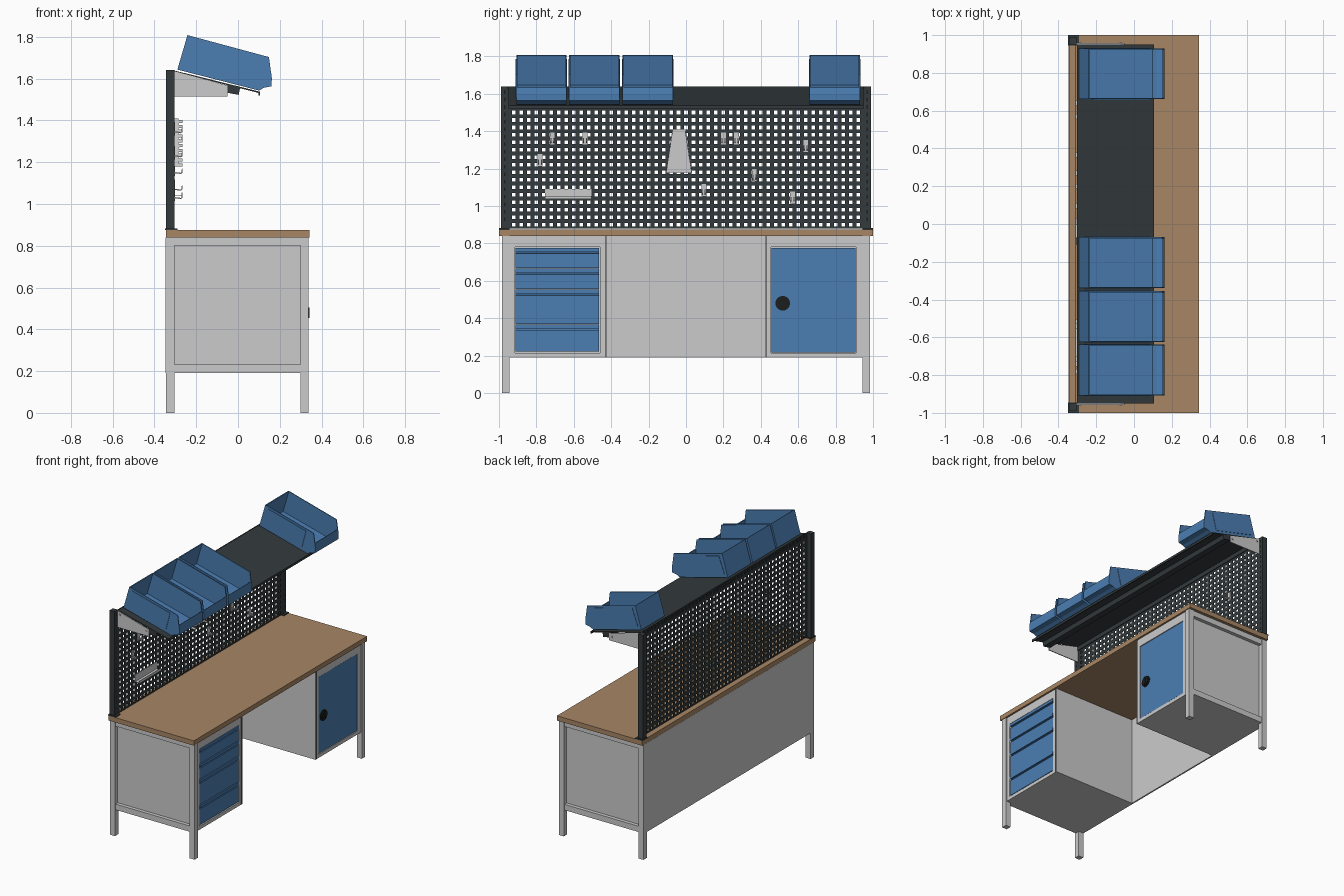
import bpy, bmesh, math
from mathutils import Matrix


def mat(name, rgb):
    m = bpy.data.materials.new(name)
    m.diffuse_color = (*rgb, 1)
    return m


WOOD = mat("wood", (0.39, 0.24, 0.13))
BLUE = mat("blue", (0.07, 0.21, 0.45))
DARK = mat("dark_steel", (0.033, 0.042, 0.045))
BLACK = mat("black", (0.012, 0.013, 0.013))


def prism(bm, pts, a, b, axis='y'):
    """Extrude a profile from a to b; axis y takes (x, z), axis x takes (y, z)."""
    def at(p, t):
        return (p[0], t, p[1]) if axis == 'y' else (t, p[0], p[1])
    lo = [bm.verts.new(at(p, a)) for p in pts]
    hi = [bm.verts.new(at(p, b)) for p in pts]
    bm.faces.new(lo)
    bm.faces.new(hi[::-1])
    n = len(pts)
    for i in range(n):
        j = (i + 1) % n
        bm.faces.new((lo[i], hi[i], hi[j], lo[j]))


def cube(bm, x0, x1, y0, y1, z0, z1):
    prism(bm, [(x0, z0), (x1, z0), (x1, z1), (x0, z1)], y0, y1)


def finish(bm, name, material=None):
    bmesh.ops.recalc_face_normals(bm, faces=bm.faces)
    me = bpy.data.meshes.new(name)
    bm.to_mesh(me)
    bm.free()
    if material:
        me.materials.append(material)
    ob = bpy.data.objects.new(name, me)
    bpy.context.collection.objects.link(ob)
    return ob


def box(name, x0, x1, y0, y1, z0, z1, material=None):
    bm = bmesh.new()
    cube(bm, x0, x1, y0, y1, z0, z1)
    return finish(bm, name, material)


# Worktop and back panel
box("worktop", -0.345, 0.343, -1, 1, 0.84, 0.875, WOOD)
box("back_panel", -0.346, -0.335, -0.984, 0.984, 0.19, 0.84)

# Legs, end rails, posts and shelf brackets on both ends
for s, side in ((-1, "left"), (1, "right")):
    ya, yb = sorted((s * 0.945, s * 0.984))
    box(side + "_back_leg", -0.345, -0.305, ya, yb, 0, 0.84)
    box(side + "_front_leg", 0.298, 0.338, ya, yb, 0, 0.84)
    ra, rb = sorted((s * 0.945, s * 0.978))
    box(side + "_top_rail", -0.305, 0.298, ra, rb, 0.80, 0.84)
    box(side + "_bottom_rail", -0.305, 0.298, ra, rb, 0.19, 0.232)

    bm = bmesh.new()
    cube(bm, -0.345, -0.305, *sorted((s * 0.95, s * 0.988)), 0.875, 1.64)
    cube(bm, -0.35, -0.29, *sorted((s * 0.944, s * 1.0)), 0.875, 0.882)
    finish(bm, side + "_post", DARK)
    bm = bmesh.new()
    for k in range(18):
        z = 0.92 + k * 0.04
        cube(bm, -0.306, -0.3045, s * 0.969 - 0.005, s * 0.969 + 0.005, z, z + 0.02)
    finish(bm, side + "_post_slots", BLACK)

    bm = bmesh.new()
    prism(bm, [(-0.305, 1.635), (-0.05, 1.567), (-0.05, 1.515), (-0.305, 1.515)],
          *sorted((s * 0.951, s * 0.957)))
    for x, z in ((-0.285, 1.61), (-0.07, 1.545)):
        cube(bm, x - 0.006, x + 0.006, *sorted((s * 0.957, s * 0.961)), z - 0.006, z + 0.006)
    finish(bm, side + "_shelf_bracket")

# Perforated board: grid lines alternate between web and square hole
bm = bmesh.new()
hole = 0.0095
ys = [-0.95] + [v for k in range(47) for v in (-0.92 + k * 0.04 - hole, -0.92 + k * 0.04 + hole)] + [0.95]
zs = [0.88] + [v for k in range(19) for v in (0.9 + k * 0.04 - hole, 0.9 + k * 0.04 + hole)] + [1.638]
grid = [[bm.verts.new((-0.309, y, z)) for z in zs] for y in ys]
for i in range(len(ys) - 1):
    for j in range(len(zs) - 1):
        if not (i % 2 and j % 2):
            bm.faces.new((grid[i][j], grid[i + 1][j], grid[i + 1][j + 1], grid[i][j + 1]))
board = finish(bm, "perforated_board", DARK)
mod = board.modifiers.new("thickness", 'SOLIDIFY')
mod.thickness = 0.004
mod.offset = 0

# Sloping shelf with folded front edge and a stiffening bar underneath
bm = bmesh.new()
prism(bm, [(-0.303, 1.638), (0.105, 1.537), (0.105, 1.52), (0.099, 1.52), (0.099, 1.531),
           (-0.297, 1.631), (-0.297, 1.6), (-0.303, 1.6)], -0.95, 0.95)
prism(bm, [(-0.055, 1.573), (0.01, 1.556), (0.003, 1.522), (-0.055, 1.533)], -0.95, 0.95)
finish(bm, "sloping_shelf", DARK)

# Storage bins: open liner profile plus two side walls with raised fields
bm = bmesh.new()
w = 0.1345
prism(bm, [(-0.29, 1.643), (0.10, 1.543), (0.125, 1.556), (0.16, 1.563), (0.162, 1.60), (0.158, 1.634),
           (0.152, 1.632), (0.154, 1.60), (0.153, 1.569), (0.12, 1.563), (0.098, 1.55), (-0.282, 1.648),
           (-0.236, 1.806), (-0.242, 1.808)], -w, w)
side_profile = [(-0.29, 1.643), (0.10, 1.543), (0.125, 1.556), (0.16, 1.563),
                (0.162, 1.60), (0.148, 1.703), (-0.242, 1.808)]
field = [(-0.264, 1.66), (0.055, 1.577), (0.088, 1.705), (-0.218, 1.785)]
for s in (-1, 1):
    prism(bm, side_profile, s * w, s * (w - 0.006))
    prism(bm, field, s * (w - 0.001), s * (w + 0.003))
first = finish(bm, "storage_bin_1", BLUE)
first.location.y = -0.773
for n, y in enumerate((-0.490, -0.204, 0.795), 2):
    ob = bpy.data.objects.new("storage_bin_%d" % n, first.data)
    ob.location.y = y
    bpy.context.collection.objects.link(ob)

# Cabinets: carcass, front frame
for name, y0, y1, f0, f1 in (("drawer_cabinet", -0.952, -0.422, -0.913, -0.463),
                             ("door_cabinet", 0.422, 0.952, 0.457, 0.908)):
    bm = bmesh.new()
    cube(bm, -0.335, 0.305, y0, y1, 0.19, 0.84)
    cube(bm, 0.305, 0.33, y0, f0 - 0.002, 0.19, 0.84)
    cube(bm, 0.305, 0.33, f1 + 0.002, y1, 0.19, 0.84)
    cube(bm, 0.305, 0.33, f0 - 0.002, f1 + 0.002, 0.78, 0.84)
    cube(bm, 0.305, 0.33, f0 - 0.002, f1 + 0.002, 0.19, 0.215)
    finish(bm, name)
    inner = y1 - 0.012 if y0 < 0 else y0 + 0.008
    box(name + "_seam", 0.32, 0.331, inner, inner + 0.004, 0.19, 0.84, BLACK)

# Drawer fronts with a grip groove under the top edge
levels = (0.776, 0.665, 0.553, 0.366, 0.218)
for n in range(4):
    t, b = levels[n], levels[n + 1] + 0.003
    bm = bmesh.new()
    prism(bm, [(0.303, b), (0.327, b), (0.327, t - 0.03), (0.314, t - 0.028), (0.314, t - 0.016),
               (0.326, t - 0.014), (0.332, t - 0.02), (0.332, t), (0.303, t)], -0.912, -0.464)
    finish(bm, "drawer_front_%d" % (n + 1), BLUE)

# Door with round lock knob
box("cabinet_door", 0.303, 0.327, 0.458, 0.907, 0.218, 0.777, BLUE)
bm = bmesh.new()
for r, x, d in ((0.039, 0.329, 0.008), (0.03, 0.333, 0.01)):
    m = Matrix.Translation((x, 0.517, 0.48)) @ Matrix.Rotation(math.pi / 2, 4, 'Y')
    bmesh.ops.create_cone(bm, cap_ends=True, segments=32, radius1=r, radius2=r, depth=d, matrix=m)
cube(bm, 0.334, 0.343, 0.511, 0.523, 0.455, 0.505)
finish(bm, "door_knob", BLACK)

# Tool hooks on the board
bm = bmesh.new()
for y, z in ((-0.78, 1.245), (-0.715, 1.36), (-0.54, 1.36), (0.2, 1.36), (0.27, 1.36),
             (0.64, 1.32), (0.365, 1.165), (0.095, 1.085), (0.57, 1.045)):
    cube(bm, -0.307, -0.302, y - 0.013, y + 0.013, z - 0.032, z + 0.032)
    for o in (-0.008, 0.008):
        prism(bm, [(-0.303, z - 0.018), (-0.272, z - 0.022), (-0.265, z - 0.014), (-0.265, z + 0.004),
                   (-0.269, z + 0.004), (-0.27, z - 0.011), (-0.274, z - 0.016), (-0.303, z - 0.012)],
              y + o - 0.003, y + o + 0.003)
finish(bm, "tool_hooks")

# Wrench holder: tapered plate with toothed side flanges
bm = bmesh.new()
prism(bm, [(-0.108, 1.18), (0.032, 1.18), (-0.002, 1.41), (-0.072, 1.41)], -0.306, -0.302, 'x')
teeth = [(-0.304, 1.18)]
for k in range(10):
    z = 1.18 + k * 0.023
    teeth += [(-0.266, z), (-0.266, z + 0.014), (-0.285, z + 0.015), (-0.285, z + 0.022)]
teeth.append((-0.304, 1.41))
for s in (-1, 1):
    part = bmesh.new()
    prism(part, teeth, 0, s * -0.004)
    for v in part.verts:
        v.co.y += -0.038 + s * (0.07 - (v.co.z - 1.18) / 0.23 * 0.035)
    tmp = bpy.data.meshes.new("flange")
    part.to_mesh(tmp)
    part.free()
    bm.from_mesh(tmp)
    bpy.data.meshes.remove(tmp)
finish(bm, "wrench_holder")

# Small tool tray
bm = bmesh.new()
prism(bm, [(-0.306, 1.09), (-0.306, 1.037), (-0.266, 1.037), (-0.266, 1.055),
           (-0.27, 1.055), (-0.27, 1.041), (-0.302, 1.041), (-0.302, 1.09)], -0.755, -0.505)
finish(bm, "tool_tray")
